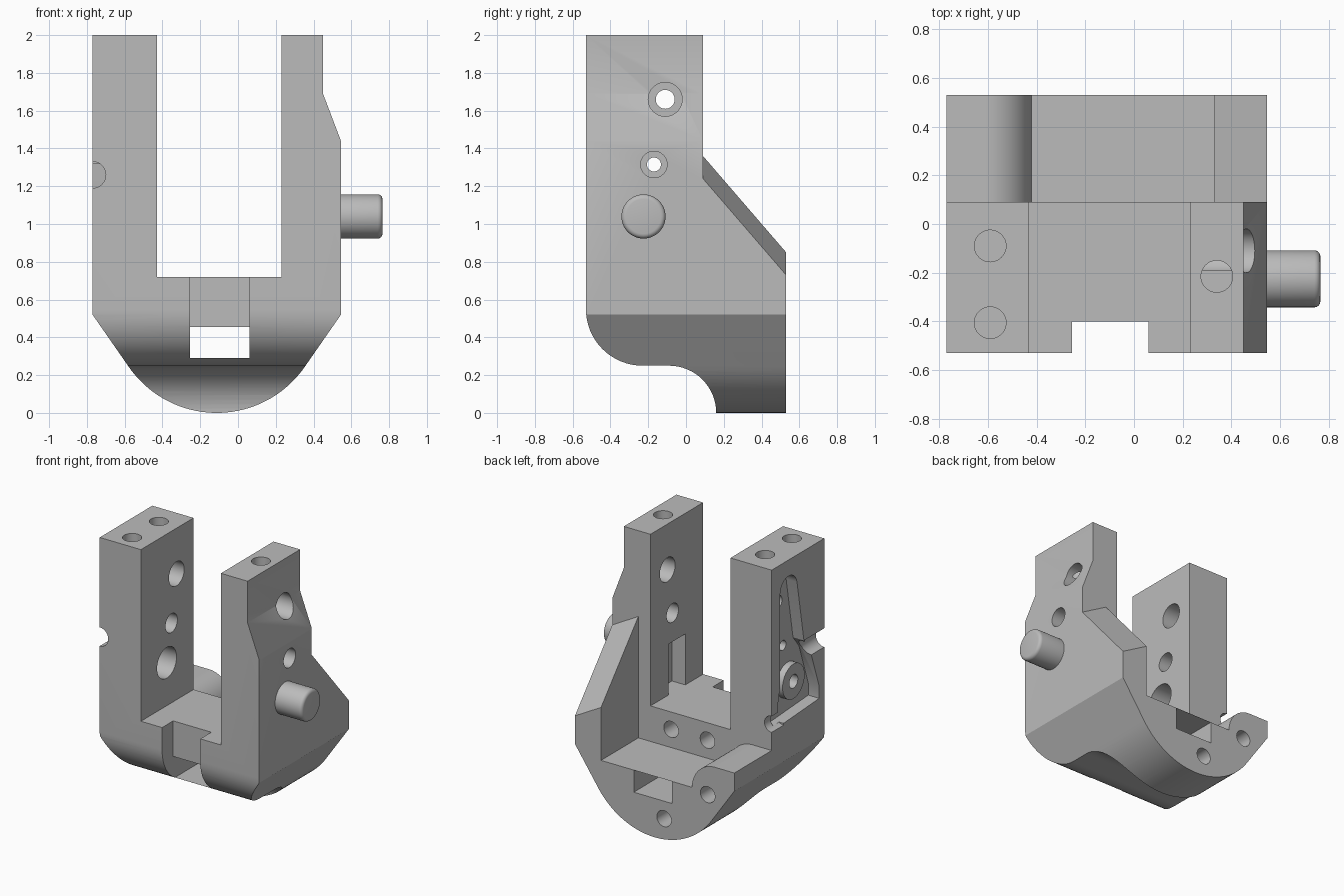
import bpy, bmesh, math
from mathutils import Vector

cube = bpy.data.objects.get("Cube")
if cube:
    bpy.data.objects.remove(cube, do_unlink=True)

grey = bpy.data.materials.new("plain_grey")
grey.use_nodes = True
COL = (0.5, 0.5, 0.5, 1)
grey.diffuse_color = COL
grey.node_tree.nodes["Principled BSDF"].inputs["Base Color"].default_value = COL


def prism(name, pts, axis, a, b):
    """Extrude a 2D outline along x, y or z from a to b."""
    place = {"x": lambda u, v, w: (w, u, v),
             "y": lambda u, v, w: (u, w, v),
             "z": lambda u, v, w: (u, v, w)}[axis]
    bm = bmesh.new()
    face = bm.faces.new([bm.verts.new(place(u, v, a)) for u, v in pts])
    out = bmesh.ops.extrude_face_region(bm, geom=[face])
    shift = Vector(place(0, 0, b - a))
    for v in out["geom"]:
        if isinstance(v, bmesh.types.BMVert):
            v.co += shift
    bmesh.ops.recalc_face_normals(bm, faces=bm.faces)
    me = bpy.data.meshes.new(name)
    bm.to_mesh(me)
    bm.free()
    me.materials.append(grey)
    ob = bpy.data.objects.new(name, me)
    bpy.context.collection.objects.link(ob)
    return ob


def arc(cx, cz, rx, rz, a0, a1, n=16):
    return [(cx + rx * math.cos(math.radians(a0 + (a1 - a0) * i / n)),
             cz + rz * math.sin(math.radians(a0 + (a1 - a0) * i / n))) for i in range(n + 1)]


def cylinder(name, axis, u, v, r, a, b, n=40):
    return prism(name, arc(u, v, r, r, 0, 360 - 360 / n, n - 1), axis, a, b)


def box(name, x0, x1, y0, y1, z0, z1):
    return prism(name, [(x0, y0), (x1, y0), (x1, y1), (x0, y1)], "z", z0, z1)


def select(ob):
    bpy.ops.object.select_all(action="DESELECT")
    ob.select_set(True)
    bpy.context.view_layer.objects.active = ob


def boolean(ob, tool, op="DIFFERENCE"):
    tool.hide_render = True
    m = ob.modifiers.new("cut", "BOOLEAN")
    m.operation, m.object, m.solver = op, tool, "EXACT"
    select(ob)
    bpy.ops.object.modifier_apply(modifier=m.name)
    bpy.data.objects.remove(tool, do_unlink=True)


# Forked body: front outline with rounded bottom
keel = arc(-0.1125, 0.567, 0.567, 0.567, 214, 326, 40)
outline = [(-0.77, 2), (-0.77, 0.52)] + keel + [
    (0.545, 0.52), (0.545, 1.44), (0.45, 1.69), (0.45, 2),
    (0.23, 2), (0.23, 0.72), (-0.43, 0.72), (-0.43, 2)]
body = prism("fork_body", outline, "y", -0.53, 0.53)

# Rear shelf with rounded shoulder
shelf = [(0.33, 3), (0.33, 0.455), (-0.42, 0.455)] + \
    arc(-0.61, 0.455, 0.19, 0.2, 4, 90) + [(-1, 0.655), (-1, 3)]
boolean(body, prism("shelf_cut", shelf, "y", 0.09, 0.7))

# Sloping, tilted top of the rear side wall
wall = prism("wall_cut", [(0.09, 3), (0.09, 1.36), (0.7, 0.653), (0.7, 3)], "x", 0.3, 0.6)
for v in wall.data.vertices:
    if v.co.z < 2:
        v.co.z -= (v.co.x - 0.33) * 0.12 / 0.215
boolean(body, wall)

# Underside: rounded front, then a concave step
under = [(-0.7, -0.1), (-0.7, 0.55)] + arc(-0.23, 0.55, 0.3, 0.3, 180, 270) + \
    arc(-0.09, 0, 0.25, 0.25, 90, 0) + [(0.16, -0.1)]
boolean(body, prism("under_cut", under, "x", -1, 1))

# Front notch, long slot and inner arm pocket
boolean(body, box("slot_cut", -0.255, 0.06, -0.7, 0.7, 0.29, 0.455))
boolean(body, box("notch_cut", -0.255, 0.06, -0.7, -0.4, 0.29, 0.9))
boolean(body, box("pocket_cut", 0.1, 0.34, -0.32, -0.12, 0.72, 1.1))

# Lever-shaped recess on the outer face of the wide arm, with a ring inside
lever = arc(-0.11, 1.78, 0.1, 0.1, 0, 170, 12) + [
    (-0.29, 1.33), (-0.36, 1.24), (-0.47, 0.92), (-0.47, 0.83), (0.02, 0.8), (0.02, 0.95), (-0.01, 1.1)]
boolean(body, prism("lever_cut", lever, "x", -0.9, -0.68))
boolean(body, cylinder("ring", "x", -0.225, 1.04, 0.13, -0.73, -0.66), "UNION")

# Holes: axis, two centre coordinates, radius, start, end
HOLES = [
    ("x", -0.11, 1.66, 0.09, 0.1, 0.7), ("x", -0.17, 1.315, 0.07, 0.1, 0.7),
    ("x", -0.11, 1.66, 0.09, -0.62, -0.3), ("x", -0.17, 1.315, 0.07, -0.62, -0.3),
    ("x", -0.11, 1.66, 0.05, -0.9, -0.5), ("x", -0.17, 1.315, 0.037, -0.9, -0.5),
    ("x", -0.225, 1.04, 0.115, -0.62, -0.3), ("x", -0.225, 1.04, 0.05, -0.9, -0.5),
    ("z", -0.59, -0.09, 0.065, 1.8, 2.2), ("z", -0.59, -0.405, 0.065, 1.7, 2.2),
    ("z", 0.34, -0.215, 0.065, 1.7, 2.2),
    ("y", 0.06, 0.59, 0.06, -0.15, 0.3), ("y", -0.24, 0.59, 0.06, -0.15, 0.3),
    ("y", -0.55, 0.435, 0.06, 0.3, 0.7), ("y", -0.19, 0.16, 0.06, 0.3, 0.7),
    ("y", -0.77, 1.26, 0.07, -0.7, -0.3), ("y", -0.77, 0.85, 0.06, -0.05, 0.3),
]
for h in HOLES:
    boolean(body, cylinder("hole_cut", *h))

# Side pin with a rounded end
pin = cylinder("side_pin", "x", -0.225, 1.04, 0.117, 0.5, 0.765, 48)
bm = bmesh.new()
bm.from_mesh(pin.data)
rim = [e for e in bm.edges if all(v.co.x > 0.7 for v in e.verts)]
bmesh.ops.bevel(bm, geom=rim, offset=0.025, segments=4, profile=0.5, affect="EDGES")
bm.to_mesh(pin.data)
bm.free()

for ob in (body, pin):
    select(ob)
    bpy.ops.object.shade_smooth_by_angle(angle=math.radians(25))
